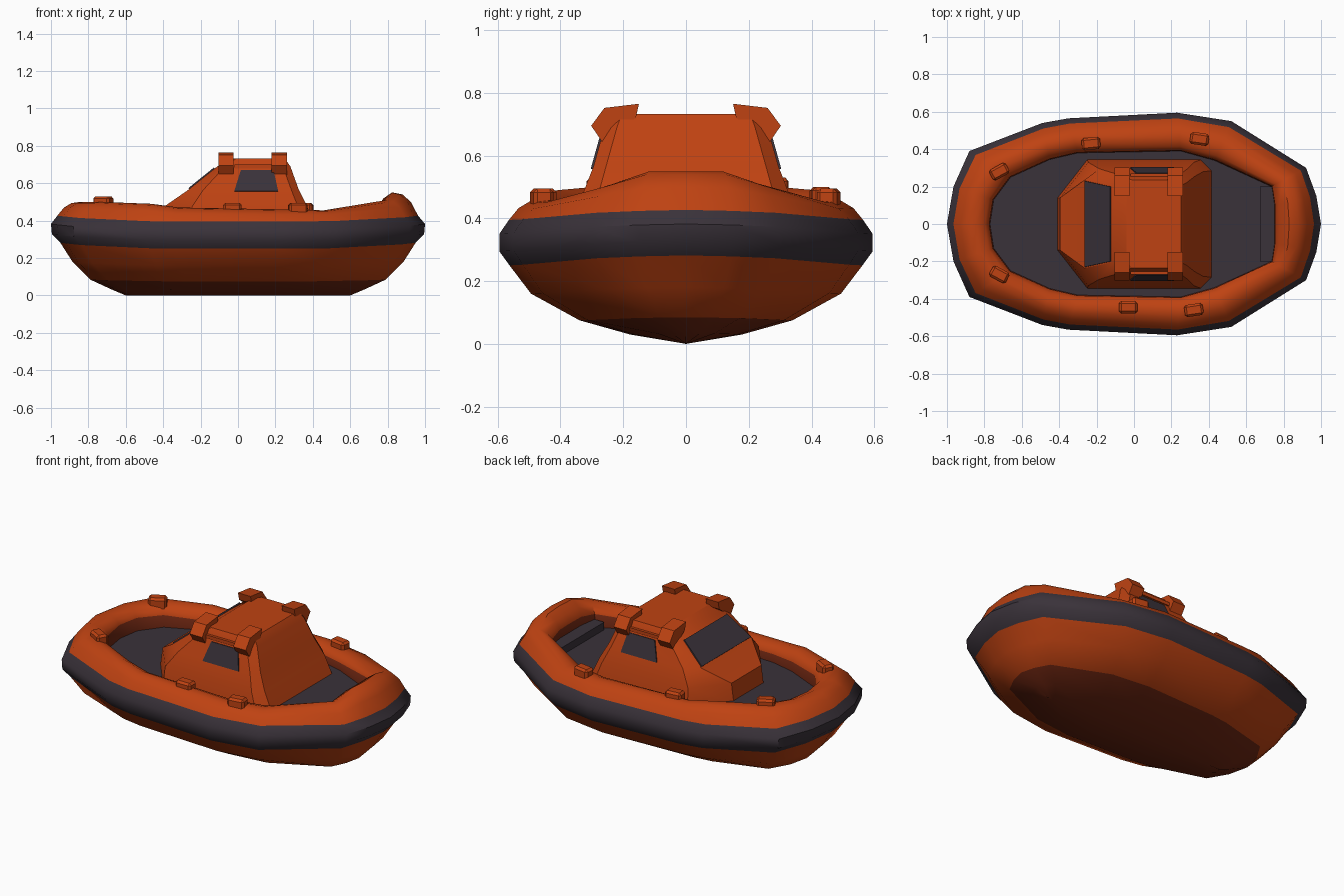
import bpy, bmesh, math
from mathutils import Vector

if "Cube" in bpy.data.objects:
    bpy.data.objects.remove(bpy.data.objects["Cube"])


def material(name, rgb):
    m = bpy.data.materials.new(name)
    m.use_nodes = True
    m.diffuse_color = (*rgb, 1)
    bsdf = m.node_tree.nodes["Principled BSDF"]
    bsdf.inputs["Base Color"].default_value = (*rgb, 1)
    bsdf.inputs["Roughness"].default_value = 0.7
    return m


ORANGE = material("orange", (0.52, 0.055, 0.006))
DARK = material("charcoal", (0.042, 0.032, 0.042))
RUST = material("dark rust", (0.16, 0.02, 0.006))
MATS = [ORANGE, DARK, RUST]


def finish(name, bm, mats, angle=None):
    bmesh.ops.remove_doubles(bm, verts=bm.verts, dist=0.0005)
    bmesh.ops.recalc_face_normals(bm, faces=bm.faces)
    me = bpy.data.meshes.new(name)
    bm.to_mesh(me)
    bm.free()
    ob = bpy.data.objects.new(name, me)
    bpy.context.collection.objects.link(ob)
    for m in mats:
        me.materials.append(m)
    if angle:
        bpy.ops.object.select_all(action="DESELECT")
        ob.select_set(True)
        bpy.context.view_layer.objects.active = ob
        bpy.ops.object.shade_smooth_by_angle(angle=math.radians(angle))
    return ob


def loft(rings, colours, cap_colour=None):
    """Skin closed rings in order; one colour index per strip, last ring capped."""
    bm = bmesh.new()
    rows = [[bm.verts.new(p) for p in ring] for ring in rings]
    n = len(rows[0])
    for a, b, c in zip(rows, rows[1:], colours):
        for i in range(n):
            j = (i + 1) % n
            bm.faces.new((a[i], a[j], b[j], b[i])).material_index = c
    if cap_colour is not None:
        bm.faces.new(rows[-1]).material_index = cap_colour
    return bm


def prism(name, points, shift, mat):
    """Extrude a flat polygon along a vector."""
    bm = bmesh.new()
    face = bm.faces.new([bm.verts.new(p) for p in points])
    ext = bmesh.ops.extrude_face_region(bm, geom=[face], use_keep_orig=True)
    verts = [v for v in ext["geom"] if isinstance(v, bmesh.types.BMVert)]
    bmesh.ops.translate(bm, verts=verts, vec=shift)
    return finish(name, bm, [mat])


def box(name, loc, size, turn, mat, bevel=0.0):
    bpy.ops.mesh.primitive_cube_add(size=1, location=loc, rotation=(0, 0, turn))
    ob = bpy.context.object
    ob.name = name
    ob.scale = size
    bpy.ops.object.transform_apply(location=False, rotation=False, scale=True)
    ob.data.materials.append(mat)
    if bevel:
        mod = ob.modifiers.new("bevel", "BEVEL")
        mod.width = bevel
    return ob


# Half plan: outer x, outer y, tube top height, inner x, inner y
half = [
    (-1.0, 0, .50, -.77, 0), (-.965, .2, .50, -.75, .13),
    (-.88, .39, .50, -.66, .25), (-.49, .54, .49, -.45, .345),
    (-.35, .565, .47, -.3, .38), (.23, .595, .46, .25, .39),
    (.52, .55, .455, .43, .34), (.92, .3, .51, .735, .2),
    (.975, .15, .55, .75, .1), (1.0, 0, .55, .75, 0),
]
plan = half + [(x, -y, t, u, -v) for x, y, t, u, v in half[-2:0:-1]]
BAND_TOP, DECK = .395, .375


def lift(x):
    return .032 * x ** 4


def hull_ring(sx, sy, z):
    return [(x * sx, y * sy, z + lift(x) * min(1, z / .25)) for x, y, *_ in plan]


def tube_ring(t, f):
    ring = []
    for x, y, top, u, v in plan:
        low = BAND_TOP + lift(x)
        ring.append((x + (u - x) * t, y + (v - y) * t, low + (top - low) * f))
    return ring


# Hull, rubbing band, inflated tube and deck in one skin
rings = [hull_ring(*r) for r in (
    (.6, 0, 0), (.68, .3, .03), (.79, .57, .075), (.885, .83, .16),
    (.95, .945, .25), (.995, 1, .295), (1, 1, .35))]
rings += [tube_ring(*r) for r in (
    (.15, 0), (.3, .58), (.48, .92), (.68, 1), (.88, .75), (.98, .35))]
rings.append([(u, v, DECK) for *_, u, v in plan])
strips = [2, 2, 0, 0, 1, 1, 1, 0, 0, 0, 0, 0, 2]
finish("hull_and_tube", loft(rings, strips, 1), MATS, 40)

# Bench across the well
box("bow_bench", (.715, 0, .395), (.08, .4, .05), 0, DARK)


# Cabin: rings of stern x, stern half width, front chamfer, half width, far x, chamfer
cabin = [
    (-.41, .14, .16, .345, .42, .06, .365), (-.395, .14, .15, .33, .37, .05, .475),
    (-.265, .235, .08, .295, .325, .04, .565), (-.11, .205, .04, .26, .28, .04, .69),
    (-.04, .2, .03, .235, .25, .03, .732),
]


def cabin_ring(x0, a, c, w, x1, d, z):
    side = [(x0, a), (x0 + c, w), (x1 - d, w), (x1, w - d)]
    return [(x, y, z) for x, y in side] + [(x, -y, z) for x, y in side[::-1]]


finish("cabin", loft([cabin_ring(*r) for r in cabin], [0] * 4, 0), MATS, 25)


# Windows: thin plates laid on the sloping cabin walls
def wall(z, k):
    lo, hi = cabin[2], cabin[3]
    return lo[k] + (hi[k] - lo[k]) * (z - lo[-1]) / (hi[-1] - lo[-1])


zb, zt = .568, .678
for s, name in ((1, "left"), (-1, "right")):
    pts = [(x, s * (wall(z, 3) - .002), z)
           for x, z in ((-.02, zb - .012), (.215, zb - .012), (.19, zt - .01), (.015, zt - .01))]
    prism(name + "_window", pts, Vector((0, s * .008, .002)), DARK)
pts = [(wall(z, 0) + .002, y, z)
       for y, z in ((-.23, zb), (.23, zb), (.2, zt), (-.2, zt))]
prism("windshield", pts, Vector((-.006, 0, .006)), DARK)

# Elbow grips wrapping the roof corners, and roof edge rails
elbow = [(.15, .765), (.26, .752), (.302, .695), (.268, .645), (.24, .66), (.16, .72)]
for s, side in ((1, "left"), (-1, "right")):
    for x, end in ((-.105, "front"), (.18, "rear")):
        pts = [(x, s * y, z) for y, z in elbow]
        prism(f"{side}_{end}_grip", pts, Vector((.082, 0, 0)), ORANGE)
    box(side + "_roof_rail", (.08, s * .25, .69), (.2, .04, .02), 0, ORANGE)

# Fittings on the tube
fittings = [
    (-.72, .28, .495, .5), (-.72, -.27, .495, -.5), (-.23, .43, .465, .1),
    (-.03, -.445, .46, 0), (.35, .455, .46, -.15), (.32, -.46, .46, .15),
]
for i, (x, y, z, turn) in enumerate(fittings):
    box(f"tube_fitting_{i + 1}", (x, y, z), (.1, .065, .07), turn, ORANGE, .012)
